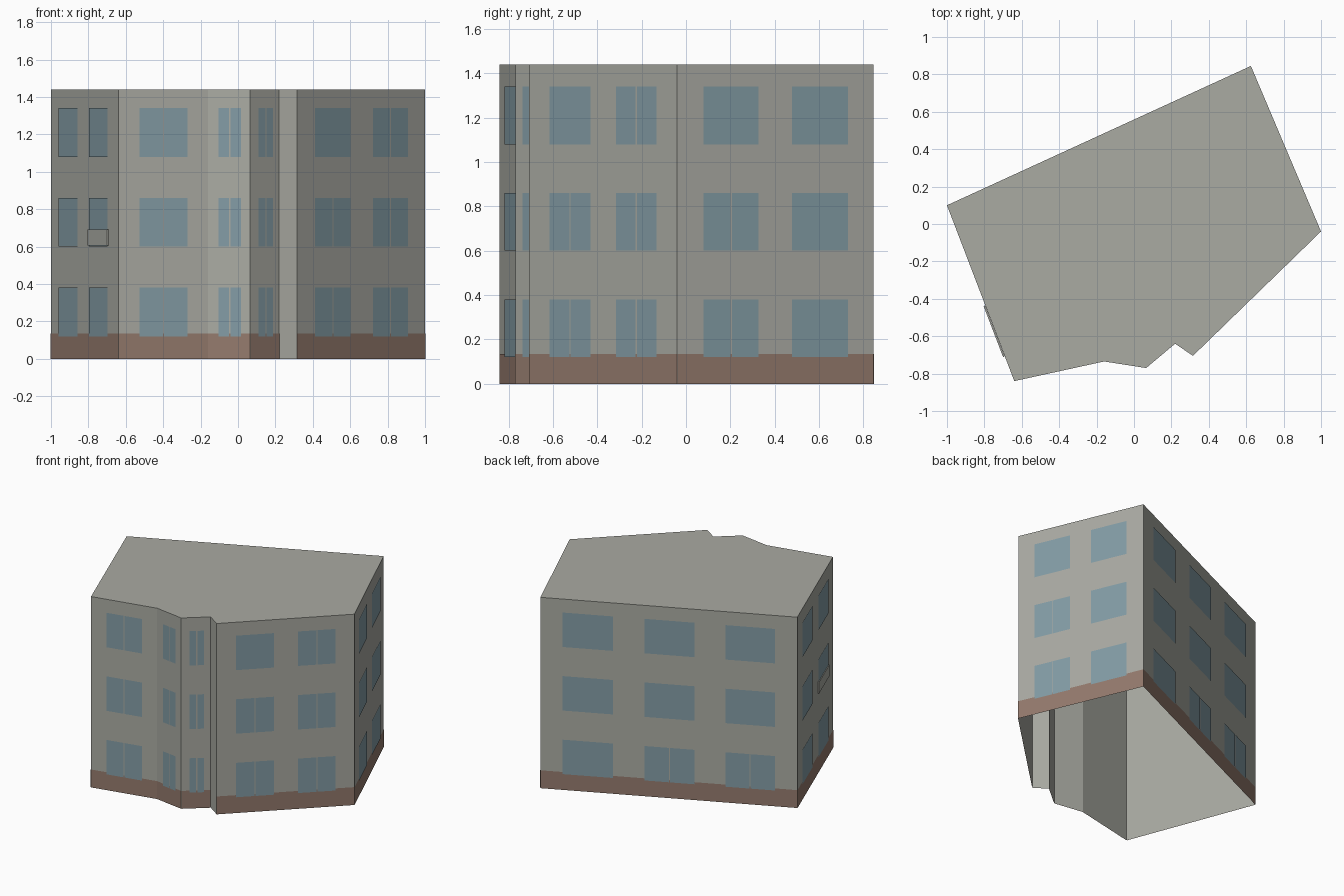
import bpy, bmesh
from mathutils import Vector

cube = bpy.data.objects.get("Cube")
if cube:
    bpy.data.objects.remove(cube, do_unlink=True)

HEIGHT, BASE_TOP = 1.44, 0.135
SILLS, WINDOW_H, GAP = (0.12, 0.60, 1.08), 0.26, 0.007


def material(name, rgb):
    m = bpy.data.materials.new(name)
    m.use_nodes = True
    m.diffuse_color = (*rgb, 1)
    m.node_tree.nodes["Principled BSDF"].inputs["Base Color"].default_value = (*rgb, 1)
    return m


plaster = material("grey plaster", (0.40, 0.405, 0.365))
brick = material("brown base", (0.295, 0.195, 0.153))
glass = material("blue glass", (0.227, 0.332, 0.376))


def finish(name, bm, mat):
    mesh = bpy.data.meshes.new(name)
    bm.to_mesh(mesh)
    bm.free()
    mesh.materials.append(mat)
    obj = bpy.data.objects.new(name, mesh)
    bpy.context.collection.objects.link(obj)
    return obj


# Footprint corners, counterclockwise from the front left of the plan
corners = [Vector((x, y, 0)) for x, y in (
    (-0.64, -0.84), (-0.16, -0.735), (0.065, -0.77), (0.22, -0.64),
    (0.315, -0.705), (1, -0.04), (0.625, 0.845), (-1, 0.10))]
walls = list(zip(corners, corners[1:] + corners[:1]))


def plate(bm, wall, u0, u1, z0, z1, offset):
    """Upright rectangle on a wall, u running from 0 to 1 along it."""
    a, b = walls[wall]
    out = Vector((b.y - a.y, a.x - b.x, 0)).normalized() * offset
    return bm.faces.new([bm.verts.new(a.lerp(b, u) + out + Vector((0, 0, z)))
                         for u, z in ((u0, z0), (u1, z0), (u1, z1), (u0, z1))])


# Shell: walls and flat roof, open underneath
bm = bmesh.new()
low = [bm.verts.new(c) for c in corners]
high = [bm.verts.new(c + Vector((0, 0, HEIGHT))) for c in corners]
for i in range(len(low)):
    j = (i + 1) % len(low)
    bm.faces.new((low[i], low[j], high[j], high[i]))
bm.faces.new(high)
finish("building_shell", bm, plaster)

# Base band on every wall but the narrow return
bm = bmesh.new()
for i in range(len(walls)):
    if i != 3:
        plate(bm, i, 0, 1, 0, BASE_TOP, 0.002)
finish("base_band", bm, brick)

# Window columns: wall, start, end, storeys with a split pane
columns = (
    (0, 0.235, 0.77, (0, 1, 2)),
    (1, 0.255, 0.78, (0, 1, 2)),
    (2, 0.275, 0.775, (0, 1, 2)),
    (4, 0.139, 0.416, (0, 1)),
    (4, 0.591, 0.863, (0, 1, 2)),
    (5, 0.133, 0.414, (0, 1)),
    (5, 0.583, 0.868, ()),
    (6, 0.086, 0.284, ()),
    (6, 0.405, 0.60, (0,)),
    (6, 0.72, 0.914, (0,)),
    (7, 0.125, 0.408, ()),
    (7, 0.572, 0.853, ()),
)
bm = bmesh.new()
for wall, u0, u1, split in columns:
    a, b = walls[wall]
    half = GAP / 2 / (b - a).length
    mid = (u0 + u1) / 2
    for storey, z in enumerate(SILLS):
        panes = ((u0, mid - half), (mid + half, u1)) if storey in split else ((u0, u1),)
        for p0, p1 in panes:
            plate(bm, wall, p0, p1, z, z + WINDOW_H, 0.004)
finish("windows", bm, glass)

# Thin railing panel in front of one side window
bm = bmesh.new()
face = plate(bm, 7, 0.57, 0.86, 0.605, 0.69, 0.001)
normal = Vector((walls[7][1].y - walls[7][0].y, walls[7][0].x - walls[7][1].x, 0)).normalized()
moved = bmesh.ops.extrude_face_region(bm, geom=[face])["geom"]
bmesh.ops.translate(bm, vec=normal * 0.009,
                    verts=[v for v in moved if isinstance(v, bmesh.types.BMVert)])
bmesh.ops.recalc_face_normals(bm, faces=bm.faces)
finish("railing_panel", bm, plaster)
